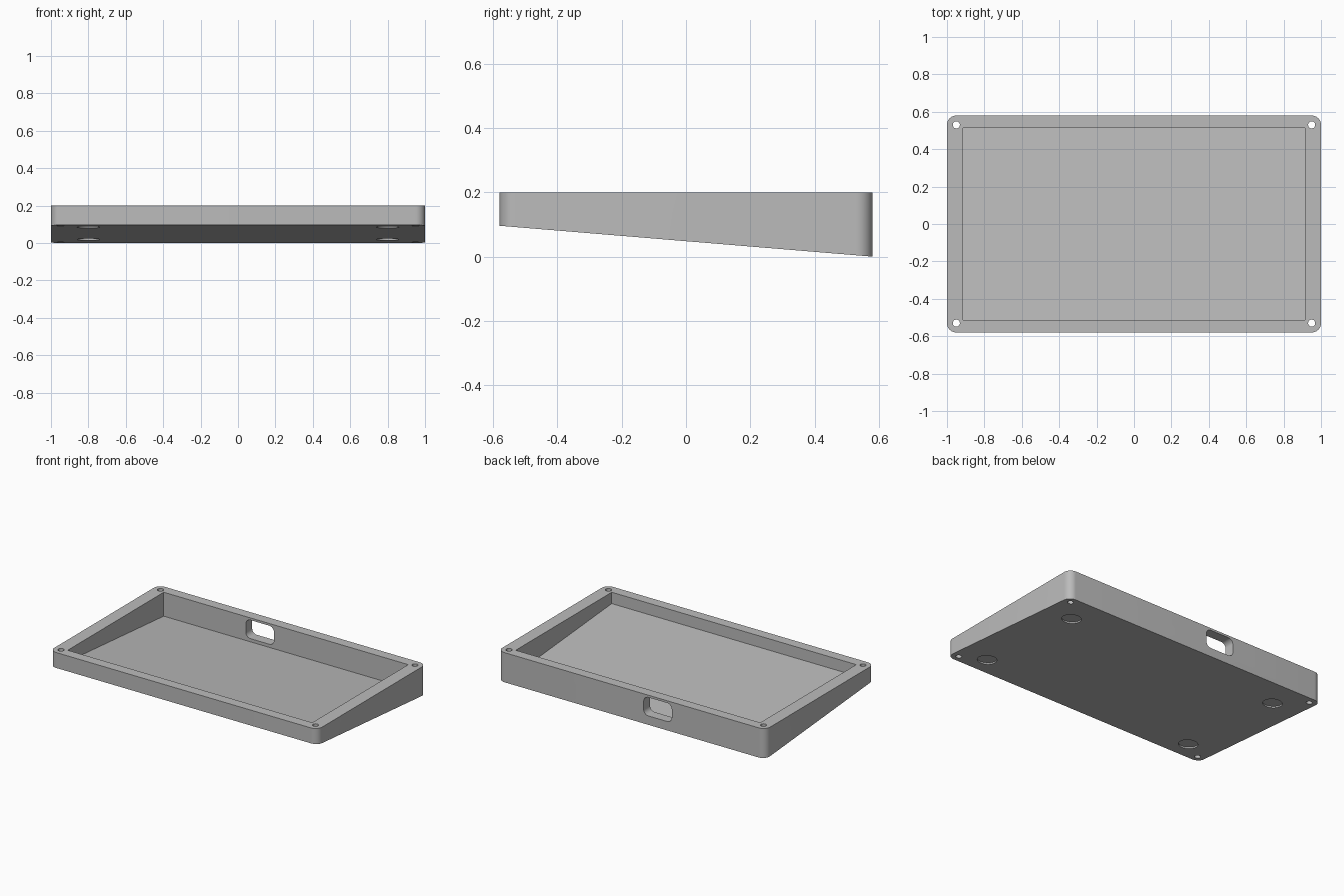
import bpy, bmesh, math
from mathutils import Matrix

cube = bpy.data.objects.get("Cube")
if cube:
    bpy.data.objects.remove(cube, do_unlink=True)

HALF_X, HALF_Y, TOP, FRONT_RISE = 1.0, 0.58, 0.2, 0.096
SLOPE = FRONT_RISE / (2 * HALF_Y)
FLOOR = 0.033

grey = bpy.data.materials.new("light_grey")
grey.use_nodes = True
grey.diffuse_color = (0.5, 0.5, 0.5, 1)
grey.node_tree.nodes["Principled BSDF"].inputs["Base Color"].default_value = (0.5, 0.5, 0.5, 1)


def underside(y, lift=0.0):
    """Height of the sloping underside at depth y."""
    return (HALF_Y - y) * SLOPE + lift


def rounded_rect(hx, hy, r, steps=10):
    pts = []
    for k, (sx, sy) in enumerate([(1, 1), (-1, 1), (-1, -1), (1, -1)]):
        for i in range(steps + 1):
            a = math.pi / 2 * (k + i / steps)
            pts.append((sx * (hx - r) + r * math.cos(a), sy * (hy - r) + r * math.sin(a)))
    return pts


def circle(x, y, r, n=32):
    return [(x + r * math.cos(2 * math.pi * i / n), y + r * math.sin(2 * math.pi * i / n))
            for i in range(n)]


def prism(name, outline, low, high):
    """Extrude an outline between two height functions of y."""
    bm = bmesh.new()
    base = [bm.verts.new((x, y, low(y))) for x, y in outline]
    cap = [bm.verts.new((x, y, high(y))) for x, y in outline]
    bm.faces.new(base[::-1])
    bm.faces.new(cap)
    n = len(outline)
    for i in range(n):
        j = (i + 1) % n
        bm.faces.new((base[i], base[j], cap[j], cap[i]))
    mesh = bpy.data.meshes.new(name)
    bm.to_mesh(mesh)
    bm.free()
    mesh.materials.append(grey)
    obj = bpy.data.objects.new(name, mesh)
    bpy.context.collection.objects.link(obj)
    return obj


# Wedge-shaped tray body with rounded corners
tray = prism("tray_body", rounded_rect(HALF_X, HALF_Y, 0.05), underside, lambda y: TOP)

# Pocket with a floor parallel to the underside
px, py = 0.913, 0.512
cutters = [prism("pocket_cutter", [(-px, -py), (px, -py), (px, py), (-px, py)],
                 lambda y: underside(y, FLOOR), lambda y: TOP + 0.1)]

# Corner screw holes and shallow foot recesses
for sx in (-1, 1):
    for sy in (-1, 1):
        cutters.append(prism("screw_hole_cutter", circle(sx * 0.95, sy * 0.53, 0.019),
                             lambda y: -0.1, lambda y: TOP + 0.1))
    for y0 in (-0.44, 0.36):
        cutters.append(prism("foot_recess_cutter", circle(sx * 0.8, y0, 0.06, 48),
                             lambda y: underside(y, -0.05), lambda y: underside(y, 0.01)))

# Cable port through the back wall
port = prism("port_cutter", rounded_rect(0.105, 0.0625, 0.035),
             lambda y: -0.08, lambda y: 0.08)
port.data.transform(Matrix.Translation((-0.195, HALF_Y - 0.03, 0.1225))
                    @ Matrix.Rotation(math.pi / 2, 4, 'X'))
cutters.append(port)

# Cut everything and discard the helpers
bpy.context.view_layer.objects.active = tray
for cutter in cutters:
    cutter.hide_render = True
    mod = tray.modifiers.new("cut", 'BOOLEAN')
    mod.operation = 'DIFFERENCE'
    mod.solver = 'EXACT'
    mod.object = cutter
    bpy.ops.object.modifier_apply(modifier=mod.name)
    bpy.data.objects.remove(cutter, do_unlink=True)

# Smooth the round parts, keep the edges sharp
bpy.ops.object.select_all(action='DESELECT')
tray.select_set(True)
bpy.ops.object.shade_smooth_by_angle(angle=math.radians(30))
